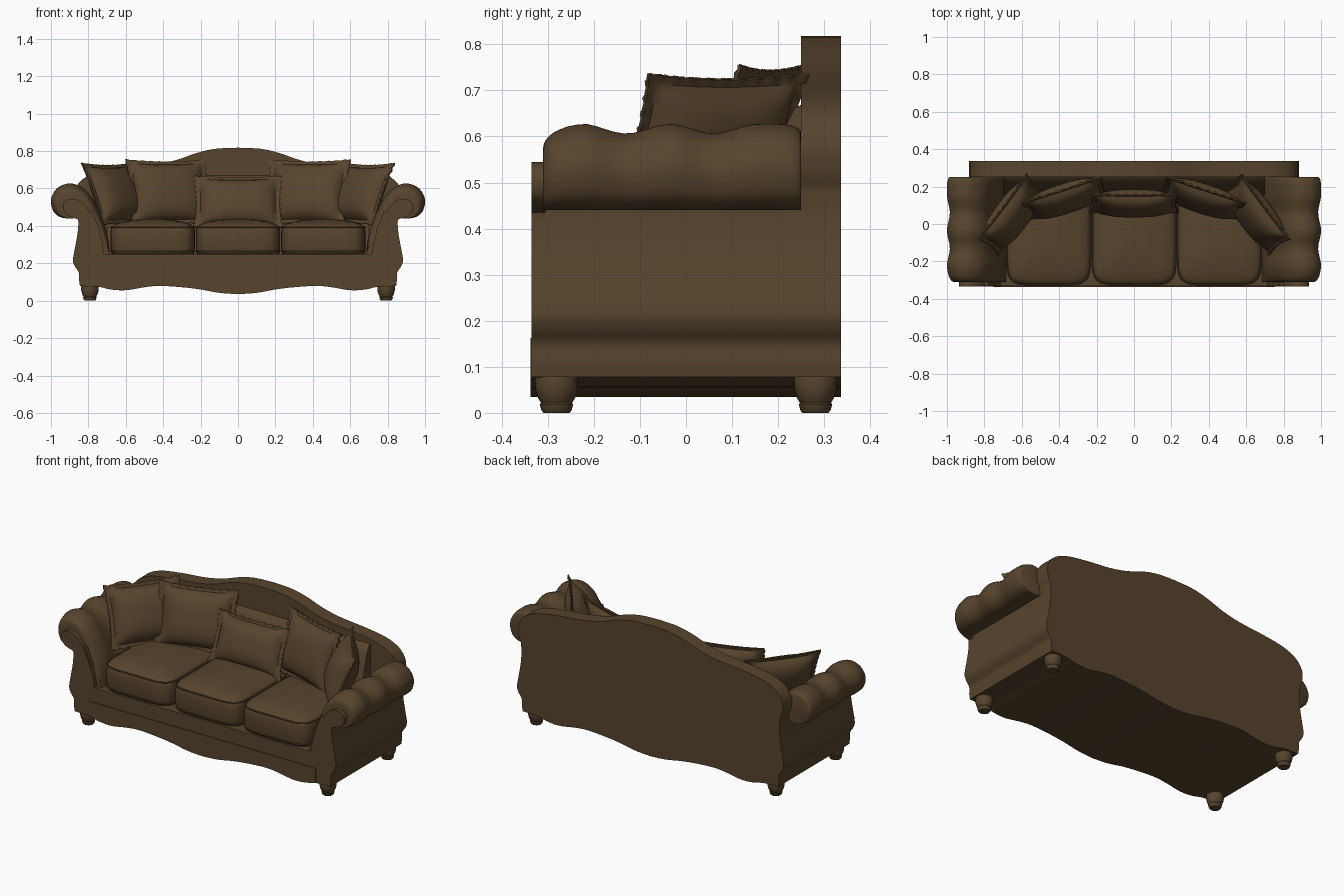
import bpy, bmesh, math
from mathutils import Matrix, Vector

if "Cube" in bpy.data.objects:
    bpy.data.objects.remove(bpy.data.objects["Cube"])

brown = bpy.data.materials.new("brown_fabric")
brown.diffuse_color = (0.095, 0.058, 0.026, 1)
brown.use_nodes = True
brown.node_tree.nodes["Principled BSDF"].inputs["Base Color"].default_value = brown.diffuse_color


def finish(name, bm, angle=40):
    bmesh.ops.recalc_face_normals(bm, faces=bm.faces)
    me = bpy.data.meshes.new(name)
    bm.to_mesh(me)
    bm.free()
    ob = bpy.data.objects.new(name, me)
    bpy.context.collection.objects.link(ob)
    me.materials.append(brown)
    bpy.ops.object.select_all(action='DESELECT')
    ob.select_set(True)
    bpy.context.view_layer.objects.active = ob
    bpy.ops.object.shade_smooth_by_angle(angle=math.radians(angle))
    return ob


def spline(pts, n=5):
    """Smooth open curve through the points (Catmull-Rom)."""
    p = [Vector(q) for q in pts]
    p = [2 * p[0] - p[1]] + p + [2 * p[-1] - p[-2]]
    out = []
    for i in range(1, len(p) - 2):
        a, b, c, d = p[i - 1:i + 3]
        for k in range(n):
            t = k / n
            out.append(0.5 * (2 * b + (c - a) * t + (2 * a - 5 * b + 4 * c - d) * t * t
                              + (3 * b - a - 3 * c + d) * t ** 3))
    return out + [p[-2]]


def symmetric(half):
    return list(half) + [Vector((-v[0], v[1])) for v in reversed(half) if abs(v[0]) > 1e-5]


def loft(name, rings, angle=40):
    """Skin matching rings of points and cap both ends."""
    bm = bmesh.new()
    vs = [[bm.verts.new(p) for p in r] for r in rings]
    for a, b in zip(vs, vs[1:]):
        for i in range(len(a)):
            j = (i + 1) % len(a)
            bm.faces.new((a[i], a[j], b[j], b[i]))
    bm.faces.new(vs[0])
    bm.faces.new(vs[-1])
    return finish(name, bm, angle)


def slab(name, outline, y0, y1):
    return loft(name, [[(p[0], y, p[1]) for p in outline] for y in (y0, y1)])


# Body: scalloped skirt, curved sides, seat deck between the arm walls
skirt = spline([(0, .035), (.1, .042), (.2, .06), (.3, .072), (.42, .079), (.5, .072),
                (.6, .056), (.68, .06), (.75, .075), (.845, .078)])
side = spline([(.85, .11), (.851, .15), (.873, .185), (.882, .22), (.87, .29),
               (.858, .36), (.853, .43), (.856, .48)])
wall = [Vector(p) for p in ((.78, .48), (.74, .38), (.72, .25), (0, .25))]
slab("body", symmetric(skirt + side + wall), -.332, .25)

# Camel back: one full-height board with a curved crest
crest = spline([(0, .818), (.12, .812), (.22, .79), (.33, .752), (.45, .727), (.6, .712),
                (.74, .69), (.83, .65), (.873, .59), (.872, .53), (.858, .49)])
slab("camel_back", symmetric(skirt + side + crest[::-1]), .25, .336)

# Sloped back padding behind the pillows
loft("back_padding", [[(x, .26, .25), (x, .15, .25), (x, .165, .42), (x, .215, .62),
                       (x, .235, .66), (x, .26, .675)] for x in (-.7, .7)])

# Front skirt, slightly proud of the rail under the cushions
slab("front_skirt", symmetric([p for p in skirt if p.x < .755]
                              + [Vector((.75, .163)), Vector((0, .163))]), -.337, -.32)

# Arms: lobed rolled pad and scroll-shaped front facing
pad = spline([(.685, .25), (.70, .36), (.735, .46), (.785, .555), (.835, .605), (.895, .627),
              (.955, .61), (.99, .57), (1.0, .525), (.985, .475), (.95, .447), (.90, .44),
              (.84, .45)]) + [Vector((.80, .25))]
scroll = spline([(.715, .25), (.73, .33), (.765, .42), (.81, .50), (.86, .54), (.905, .542),
                 (.935, .515), (.93, .475), (.90, .45), (.856, .435)]) \
    + [p for p in reversed(side) if p.y < .43] + [Vector((.845, .078)), Vector((.75, .075)),
                                                   Vector((.715, .17))]


def pad_scale(y):
    s = 1 - .055 * (1 + math.cos((y + .13) / .19 * 2 * math.pi)) if -.215 < y < .15 else 1
    front, back = max(0, (-.215 - y) / .095), max(0, (y - .2) / .05)
    return s - .28 * (1 - math.sqrt(max(0, 1 - front ** 2))) - .1 * (1 - math.sqrt(max(0, 1 - back ** 2)))


ys = [-.31, -.3085, -.305, -.298, -.288, -.275, -.255, -.235] + \
     [-.215 + i * .02 for i in range(21)] + [.2, .215, .23, .242, .248, .25]
for sx, label in ((-1, "left"), (1, "right")):
    rings = []
    for y in sorted(ys):
        ring = []
        for p in pad:
            w = min(1, max(0, (p.y - .25) / .2))
            s = 1 + (pad_scale(y) - 1) * w
            ring.append((sx * (.86 + (p.x - .86) * s), y, .44 + (p.y - .44) * s if p.y > .44 else p.y))
        rings.append(ring)
    loft(label + "_arm_pad", rings)
    slab(label + "_arm_scroll", [(sx * p.x, p.y) for p in scroll], -.335, -.305)


def piping(name, pts, r):
    """Thin closed cord along a loop of points."""
    cu = bpy.data.curves.new(name, 'CURVE')
    cu.dimensions = '3D'
    cu.bevel_depth, cu.bevel_resolution = r, 1
    sp = cu.splines.new('POLY')
    sp.points.add(len(pts) - 1)
    for q, p in zip(sp.points, pts):
        q.co = (*p, 1)
    sp.use_cyclic_u = True
    ob = bpy.data.objects.new(name, cu)
    bpy.context.collection.objects.link(ob)
    cu.materials.append(brown)
    bpy.ops.object.select_all(action='DESELECT')
    ob.select_set(True)
    bpy.context.view_layer.objects.active = ob
    bpy.ops.object.convert(target='MESH')


# Seat cushions: rounded, crowned boxes with piping
def rounded_rect(s=1.0, n=48):
    out = []
    for i in range(n):
        a = 2 * math.pi * (i + .5) / n
        c, d = math.cos(a), math.sin(a)
        out.append((math.copysign(abs(c) ** .3, c) * s, math.copysign(abs(d) ** .3, d) * s))
    return out


W, D, YC = .226, .26, -.062
for k, label in enumerate(("left", "middle", "right")):
    cx = (k - 1) * .456
    layers = [(0, .245), (.9, .245), (.975, .252), (1, .275), (1.0, .33), (1, .37), (.985, .387),
              (.95, .40), (.88, .41), (.7, .423), (.45, .432), (.2, .436)]
    rings = [[(cx + u * W, YC + v * D - .008 * (1 - u * u) * (v < 0), z)
              for u, v in rounded_rect(max(s, .02))] for s, z in layers]
    loft(label + "_seat_cushion", rings, 60)
    for z, part in ((.263, "_lower_piping"), (.392, "_upper_piping")):
        piping(label + part, [(cx + u * W, YC + v * D - .008 * (1 - u * u) * (v < 0), z)
                              for u, v in rounded_rect(.99)], .004)


# Throw pillows: puffed centre, pinched sides and a lightly ruffled flange
def pillow(name, loc, w, h, t, tilt, turn, n=36):
    m = Matrix.Translation(loc) @ Matrix.Rotation(math.radians(turn), 4, 'Z') \
        @ Matrix.Rotation(math.radians(-tilt), 4, 'X')
    bm = bmesh.new()
    grids = []
    for face in (-1, 1):
        g = []
        for i in range(n + 1):
            for j in range(n + 1):
                u, v = 2 * i / n - 1, 2 * j / n - 1
                a, b = min(1, abs(u) / .87), min(1, abs(v) / .87)
                puff = t * ((1 - a ** 2.6) * (1 - b ** 2.6)) ** .55 + .004
                wave = .003 * math.sin(31 * (u - v)) if max(abs(u), abs(v)) > .95 else 0
                x = w * u * (1 - .07 * (1 - v * v) * abs(u)) + (wave if abs(u) > .95 else 0)
                z = h * v * (1 - .07 * (1 - u * u) * abs(v)) + (wave if abs(v) > .95 else 0)
                g.append(bm.verts.new(m @ Vector((x, face * puff + wave, z))))
        grids.append(g)
    at = lambda g, i, j: g[i * (n + 1) + j]
    for g in grids:
        for i in range(n):
            for j in range(n):
                bm.faces.new((at(g, i, j), at(g, i + 1, j), at(g, i + 1, j + 1), at(g, i, j + 1)))
    rim = [(i, 0) for i in range(n)] + [(n, j) for j in range(n)] + \
          [(i, n) for i in range(n, 0, -1)] + [(0, j) for j in range(n, 0, -1)]
    for p, q in zip(rim, rim[1:] + rim[:1]):
        bm.faces.new((at(grids[0], *p), at(grids[0], *q), at(grids[1], *q), at(grids[1], *p)))
    finish(name, bm, 50)


pillow("centre_pillow", (0, .11, .53), .24, .146, .058, 20, 0)
for s, label in ((-1, "left"), (1, "right")):
    pillow(label + "_inner_pillow", (s * .37, .135, .58), .228, .183, .062, 17, -s * 18)
    pillow(label + "_outer_pillow", (s * .65, .05, .57), .218, .18, .072, 23, -s * 53)

# Turned feet
foot = [(.028, 0), (.033, .006), (.036, .018), (.034, .022), (.040, .032), (.045, .048),
        (.047, .062), (.046, .076), (.044, .09)]
for x in (-.792, .792):
    for y in (-.281, .281):
        rings = [[(x + r * math.cos(a * math.pi / 12), y + r * math.sin(a * math.pi / 12), z)
                  for a in range(24)] for r, z in foot]
        loft(("front" if y < 0 else "back") + ("_left" if x < 0 else "_right") + "_foot", rings)
